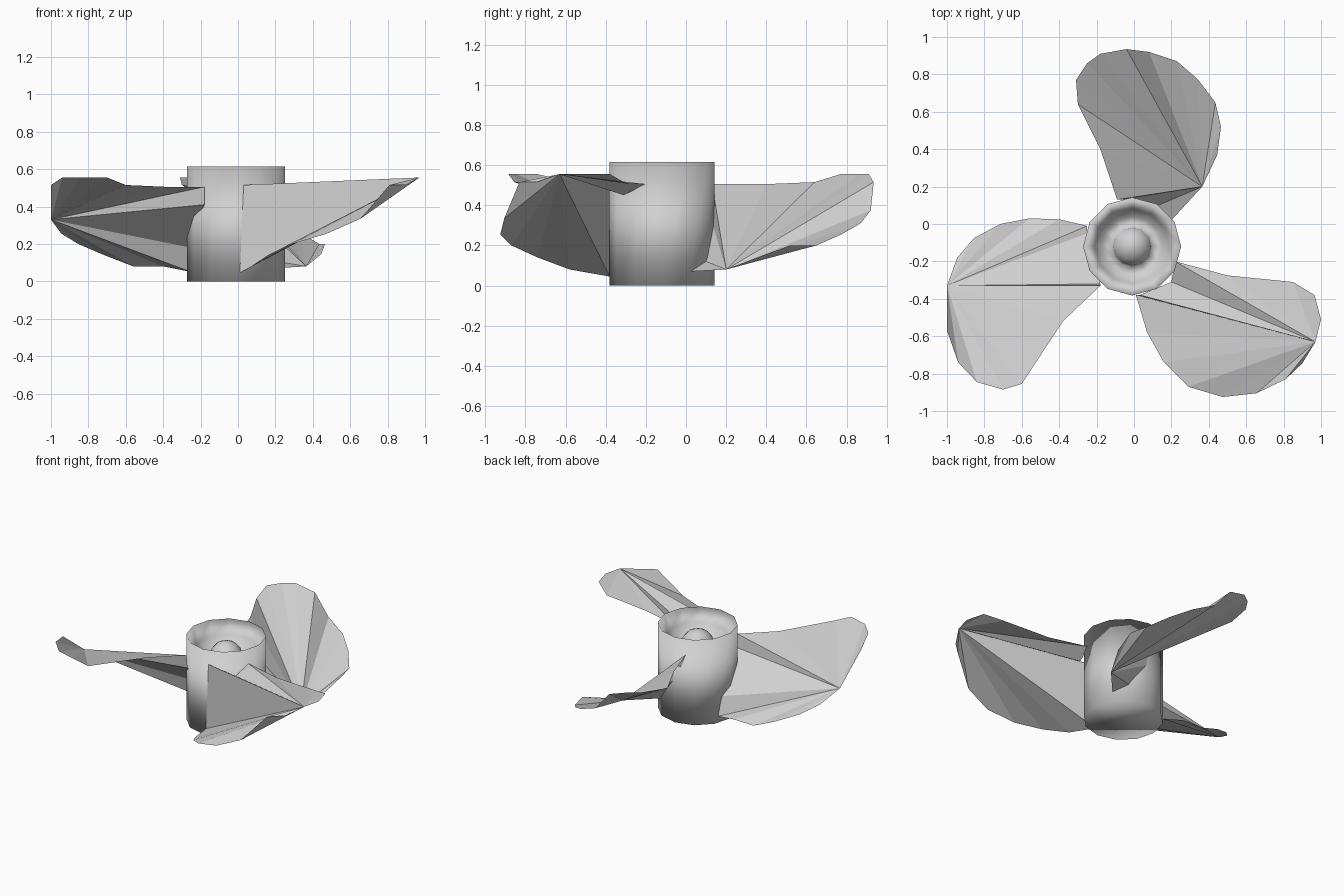
import bpy
import bmesh
from math import cos, sin, pi

default_cube = bpy.data.objects.get("Cube")
if default_cube:
    bpy.data.objects.remove(default_cube, do_unlink=True)

# Single metal colour
metal = bpy.data.materials.new("grey_metal")
metal.use_nodes = True
grey = (.64, .64, .64, 1)
metal.diffuse_color = grey
metal.node_tree.nodes["Principled BSDF"].inputs["Base Color"].default_value = grey

HUB_CENTRE = (-.01, -.12)
HUB_SIDES = 12


def finish(bm, name, smooth):
    """Turn a bmesh into a named, shaded object in the scene."""
    mesh = bpy.data.meshes.new(name)
    for face in bm.faces:
        face.smooth = smooth
    bm.to_mesh(mesh)
    bm.free()
    mesh.materials.append(metal)
    obj = bpy.data.objects.new(name, mesh)
    bpy.context.scene.collection.objects.link(obj)
    return obj


def lathe(name, profile, sides):
    """Revolve radius and height pairs round the hub axis, capping both ends."""
    bm = bmesh.new()
    rings = []
    for radius, height in profile:
        ring = []
        for i in range(sides):
            angle = pi / 2 + 2 * pi * i / sides
            ring.append(bm.verts.new((HUB_CENTRE[0] + radius * cos(angle),
                                      HUB_CENTRE[1] + radius * sin(angle), height)))
        rings.append(ring)
    for lower, upper in zip(rings, rings[1:]):
        for i in range(sides):
            j = (i + 1) % sides
            bm.faces.new((lower[i], lower[j], upper[j], upper[i]))
    bm.faces.new(list(reversed(rings[0])))
    bm.faces.new(rings[-1])
    return finish(bm, name, smooth=True)


def blade(name, pivot, trailing, tip, leading, root):
    """Thin folded sheet: triangles fan out from one outline point."""
    bm = bmesh.new()
    outline = trailing + tip + leading + root
    verts = [bm.verts.new(point) for point in outline]
    start = outline.index(pivot)
    verts = verts[start:] + verts[:start]
    for first, second in zip(verts[1:], verts[2:]):
        bm.faces.new((verts[0], second, first))
    bmesh.ops.recalc_face_normals(bm, faces=bm.faces[:])
    # Keep the pressure side facing down and the other side facing up
    if sum(face.normal.z * face.calc_area() for face in bm.faces) < 0:
        bmesh.ops.reverse_faces(bm, faces=bm.faces[:])
    return finish(bm, name, smooth=False)


# Hub: closed drum with a dished top and a rounded boss inside the dish
lathe("hub", [(.262, 0), (.262, .615), (.2, .53), (.16, .46), (.11, .46),
              (.1, .51), (.065, .55), (.02, .57)], HUB_SIDES)

# Blade towards the back
blade("back_blade",
      pivot=(.365, .2, .08),
      trailing=[(-.09, .13, .505), (-.18, .4, .505), (-.3, .64, .515)],
      tip=[(-.31, .77, .555), (-.25, .86, .555), (-.18, .91, .555),
           (-.04, .935, .515), (.08, .92, .375), (.23, .87, .31)],
      leading=[(.34, .775, .255), (.435, .65, .2), (.465, .52, .2),
               (.445, .37, .145), (.365, .2, .08), (.2, .02, .07)],
      root=[(.13, .1, .12), (0, .135, .3)])

# Blade towards the right
blade("right_blade",
      pivot=(-1, -.33, .33),
      trailing=[(-.18, -.33, .505), (-.38, -.52, .505), (-.6, -.855, .515)],
      tip=[(-.7, -.885, .555), (-.84, -.845, .555), (-.94, -.74, .555),
           (-1, -.57, .515), (-1, -.33, .33)],
      leading=[(-.945, -.18, .255), (-.855, -.075, .2), (-.715, 0, .14),
               (-.56, .03, .08), (-.4, .025, .08), (-.25, -.01, .05)],
      root=[(-.25, -.05, .18), (-.18, -.32, .41)])

# Blade towards the left front
blade("left_blade",
      pivot=(.97, -.63, .555),
      trailing=[(.22, -.2, .505), (.5, -.275, .505), (.85, -.31, .515)],
      tip=[(.965, -.38, .555), (1, -.51, .555), (.97, -.63, .555),
           (.9, -.745, .515), (.81, -.83, .515)],
      leading=[(.655, -.905, .335), (.475, -.925, .255), (.29, -.87, .2),
               (.16, -.74, .14), (.07, -.58, .08), (.01, -.38, .045)],
      root=[(.03, -.38, .515), (.2, -.31, .45)])
